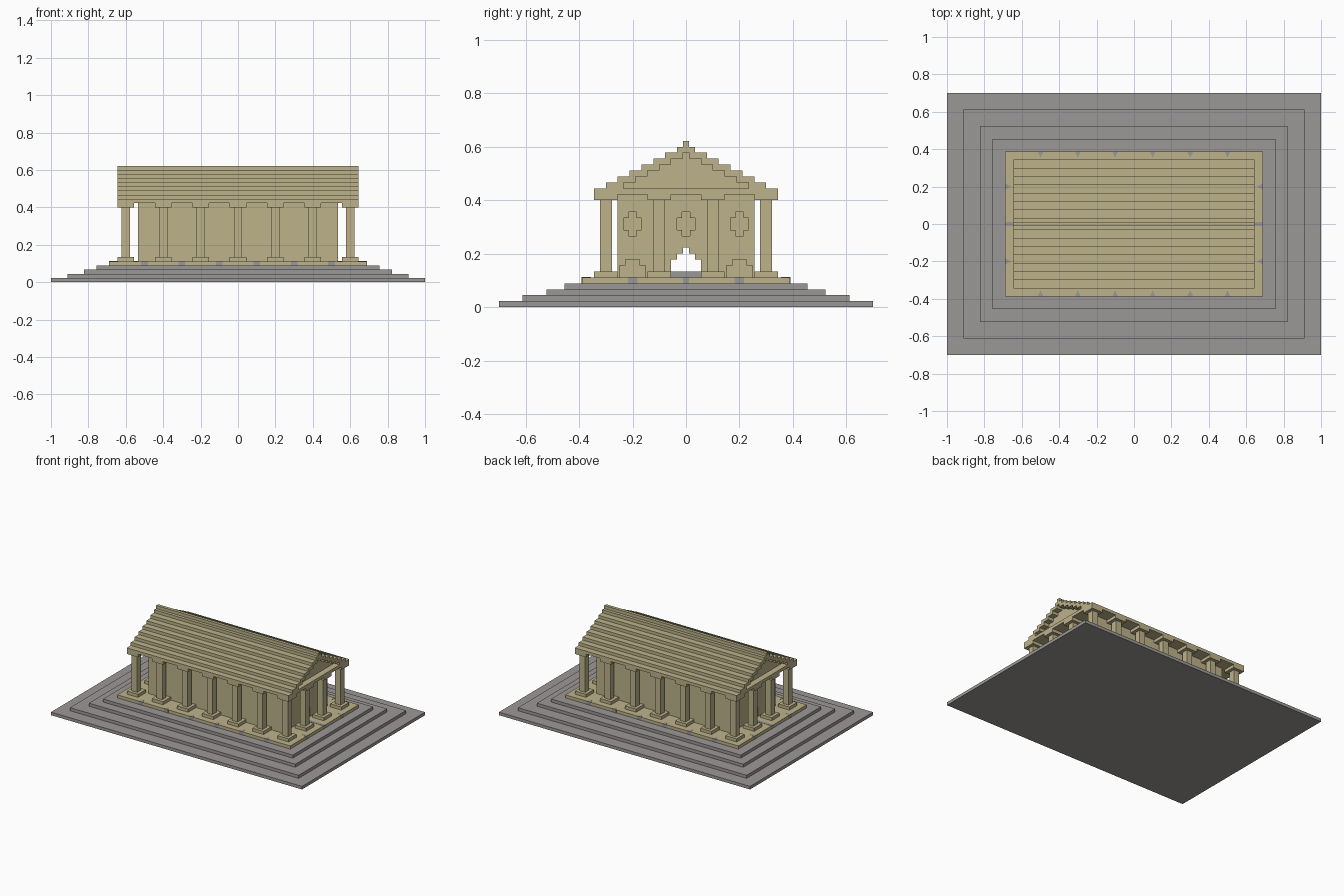
import bpy
import bmesh
from mathutils import Vector

if "Cube" in bpy.data.objects:
    bpy.data.objects.remove(bpy.data.objects["Cube"], do_unlink=True)

U = 1 / 45  # building module: every size below is counted in these


def material(name, rgb):
    m = bpy.data.materials.new(name)
    m.use_nodes = True
    m.diffuse_color = (*rgb, 1)
    m.node_tree.nodes["Principled BSDF"].inputs["Base Color"].default_value = (*rgb, 1)
    return m


SAND = material("sandstone", (0.51, 0.45, 0.26))
GREY = material("grey stone", (0.33, 0.315, 0.305))


def prism(name, outline, sweep, mat):
    """Extrude a flat outline along a vector."""
    bm = bmesh.new()
    face = bm.faces.new([bm.verts.new(Vector(p) * U) for p in outline])
    new = bmesh.ops.extrude_face_region(bm, geom=[face])["geom"]
    verts = [v for v in new if isinstance(v, bmesh.types.BMVert)]
    bmesh.ops.translate(bm, vec=Vector(sweep) * U, verts=verts)
    bmesh.ops.recalc_face_normals(bm, faces=bm.faces)
    mesh = bpy.data.meshes.new(name)
    bm.to_mesh(mesh)
    bm.free()
    mesh.materials.append(mat)
    obj = bpy.data.objects.new(name, mesh)
    bpy.context.collection.objects.link(obj)
    return obj


def block(name, x, y, hx, hy, z0, z1, mat=SAND):
    corners = [(x - hx, y - hy, z0), (x + hx, y - hy, z0),
               (x + hx, y + hy, z0), (x - hx, y + hy, z0)]
    return prism(name, corners, (0, 0, z1 - z0), mat)


def stepped(name, x0, x1, y, z0, steps):
    """Symmetric stair-edged profile, steps = (half width, top), swept along x."""
    side, z = [], z0
    for half, top in steps:
        side += [(half, z), (half, top)]
        z = top
    outline = [(x0, y + h, z) for h, z in side]
    outline += [(x0, y - h, z) for h, z in reversed(side)]
    return prism(name, outline, (x1 - x0, 0, 0), SAND)


def carve(target, cutter):
    """Subtract the cutter, then discard it."""
    mod = target.modifiers.new("cut", "BOOLEAN")
    mod.operation = "DIFFERENCE"
    mod.solver = "EXACT"
    mod.object = cutter
    cutter.hide_render = True
    bpy.context.view_layer.update()
    graph = bpy.context.evaluated_depsgraph_get()
    mesh = bpy.data.meshes.new_from_object(target.evaluated_get(graph))
    target.modifiers.clear()
    target.data = mesh
    bpy.data.objects.remove(cutter, do_unlink=True)


# Stepped grey base and the sandstone platform
for i, (hx, hy) in enumerate([(45, 31.5), (41, 27.5), (37, 23.5), (34, 20.5)]):
    block(f"base_step_{i + 1}", 0, 0, hx, hy, i, i + 1, GREY)
block("platform", 0, 0, 31, 17.5, 4, 5)

# Grey inlays along the platform edge, slightly proud of it
PROUD = 0.08
for s in (-1, 1):
    for x in range(-5, 6, 2):
        cx, edge = x * 4.5, s * (17.5 + PROUD)
        prism("edge_inlay", [(cx - 0.8, edge, 4), (cx + 0.8, edge, 4),
                             (cx, edge - s * 1.6, 4)], (0, 0, 1 + PROUD), GREY)
    for cy in (-9, 9):
        edge = s * (31 + PROUD)
        prism("edge_inlay", [(edge, cy - 0.8, 4), (edge, cy + 0.8, 4),
                             (edge - s * 1.6, cy, 4)], (0, 0, 1 + PROUD), GREY)
    block("entry_path", s * (27.5 + PROUD), 0, 3.5, 0.5, 4, 5 + PROUD, GREY)

# Colonnade: seven columns per long side, two more between at each end
spots = [(x * 9, s * 13.5) for x in range(-3, 4) for s in (-1, 1)]
spots += [(sx * 27, sy * 4.5) for sx in (-1, 1) for sy in (-1, 1)]
for x, y in spots:
    block("column_base", x, y, 2, 2, 5, 6)
    block("column_shaft", x, y, 1, 1, 6, 18)
    block("column_capital", x, y, 2, 2, 18, 19)

# Hollow hall with a doorway, niches and cross recesses in both ends
hall = block("hall_walls", 0, 0, 24, 11.5, 5, 19)
carve(hall, block("hall_cutter", 0, 0, 22, 9.5, 4, 20))
carve(hall, stepped("door_cutter", -26, 26, 0, 4, [(2.5, 8), (1.5, 9), (0.5, 10)]))
for s in (-1, 1):
    for y in (-9, 0, 9):
        carve(hall, stepped("cross_cutter", s * 23, s * 26, y, 12,
                            [(0.7, 13), (1.5, 15), (0.7, 16)]))
        if y:
            carve(hall, stepped("niche_cutter", s * 23, s * 26, y, 4,
                                [(2.2, 7), (1.2, 8)]))
block("hall_floor", 0, 0, 22, 9.5, 5, 6, GREY)

# Stepped gable roof with a recessed pediment at each end
courses = [(15.5, 20)] + [(13.5 - 2 * i, 21 + i) for i in range(7)] + [(0.5, 28)]
roof = stepped("roof", -29, 29, 0, 19, courses)
pediment = [(10.5 - 2 * i, 21 + i) for i in range(6)]
for s in (-1, 1):
    carve(roof, stepped("pediment_cutter", s * 27, s * 31, 0, 20, pediment))
